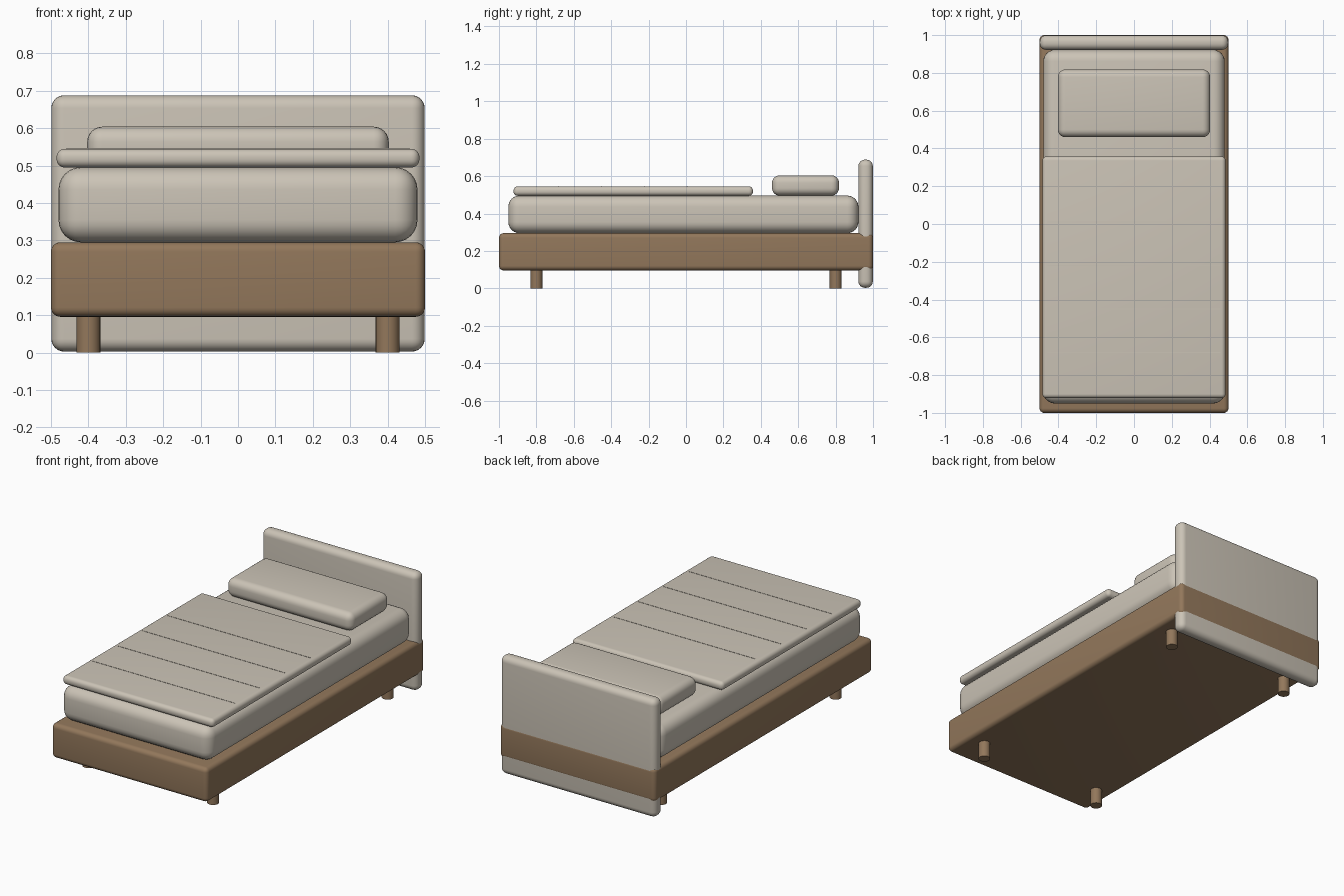
import bpy, bmesh, math

if "Cube" in bpy.data.objects:
    bpy.data.objects.remove(bpy.data.objects["Cube"])


def material(name, rgb):
    m = bpy.data.materials.new(name)
    m.diffuse_color = (*rgb, 1)
    m.use_nodes = True
    m.node_tree.nodes["Principled BSDF"].inputs["Base Color"].default_value = m.diffuse_color
    return m


linen = material("linen", (0.60, 0.55, 0.47))
wood = material("wood", (0.29, 0.186, 0.105))


def finish(name, bm, mat):
    mesh = bpy.data.meshes.new(name)
    bm.to_mesh(mesh)
    bm.free()
    mesh.materials.append(mat)
    ob = bpy.data.objects.new(name, mesh)
    bpy.context.collection.objects.link(ob)
    bpy.ops.object.select_all(action='DESELECT')
    ob.select_set(True)
    bpy.context.view_layer.objects.active = ob
    bpy.ops.object.shade_smooth_by_angle(angle=math.radians(35))
    return ob


def soft_box(name, x, y, z, radius, mat, segments=6):
    """Box spanning the given (min, max) ranges with rounded edges."""
    bm = bmesh.new()
    bmesh.ops.create_cube(bm, size=1)
    for v in bm.verts:
        for i, (lo, hi) in enumerate((x, y, z)):
            v.co[i] = lo if v.co[i] < 0 else hi
    if radius:
        bmesh.ops.bevel(bm, geom=bm.edges[:], offset=radius, segments=segments,
                        profile=0.5, affect='EDGES')
    return finish(name, bm, mat)


# Main bed parts
soft_box("bed_frame", (-0.5, 0.5), (-1, 1), (0.096, 0.295), 0.025, wood)
soft_box("headboard", (-0.499, 0.499), (0.922, 0.999), (0.003, 0.688), 0.034, linen)
soft_box("mattress", (-0.48, 0.48), (-0.95, 0.922), (0.295, 0.496), 0.06, linen)
soft_box("blanket", (-0.485, 0.485), (-0.922, 0.358), (0.495, 0.545), 0.022, linen)
soft_box("pillow", (-0.403, 0.403), (0.46, 0.818), (0.496, 0.604), 0.04, linen)

# Stitched seams across the blanket
for i in range(4):
    y = 0.01 - 0.23 * i
    soft_box(f"blanket_seam_{i + 1}", (-0.458, 0.458), (y - 0.002, y + 0.002),
             (0.543, 0.5465), 0, linen)

# Short round legs
for sx, side in ((-1, "left"), (1, "right")):
    for sy, end in ((-1, "front"), (1, "back")):
        bm = bmesh.new()
        bmesh.ops.create_cone(bm, cap_ends=True, segments=24, radius1=0.032,
                              radius2=0.032, depth=0.11)
        bmesh.ops.translate(bm, verts=bm.verts, vec=(0.4 * sx, 0.8 * sy, 0.055))
        finish(f"{end}_{side}_leg", bm, wood)
